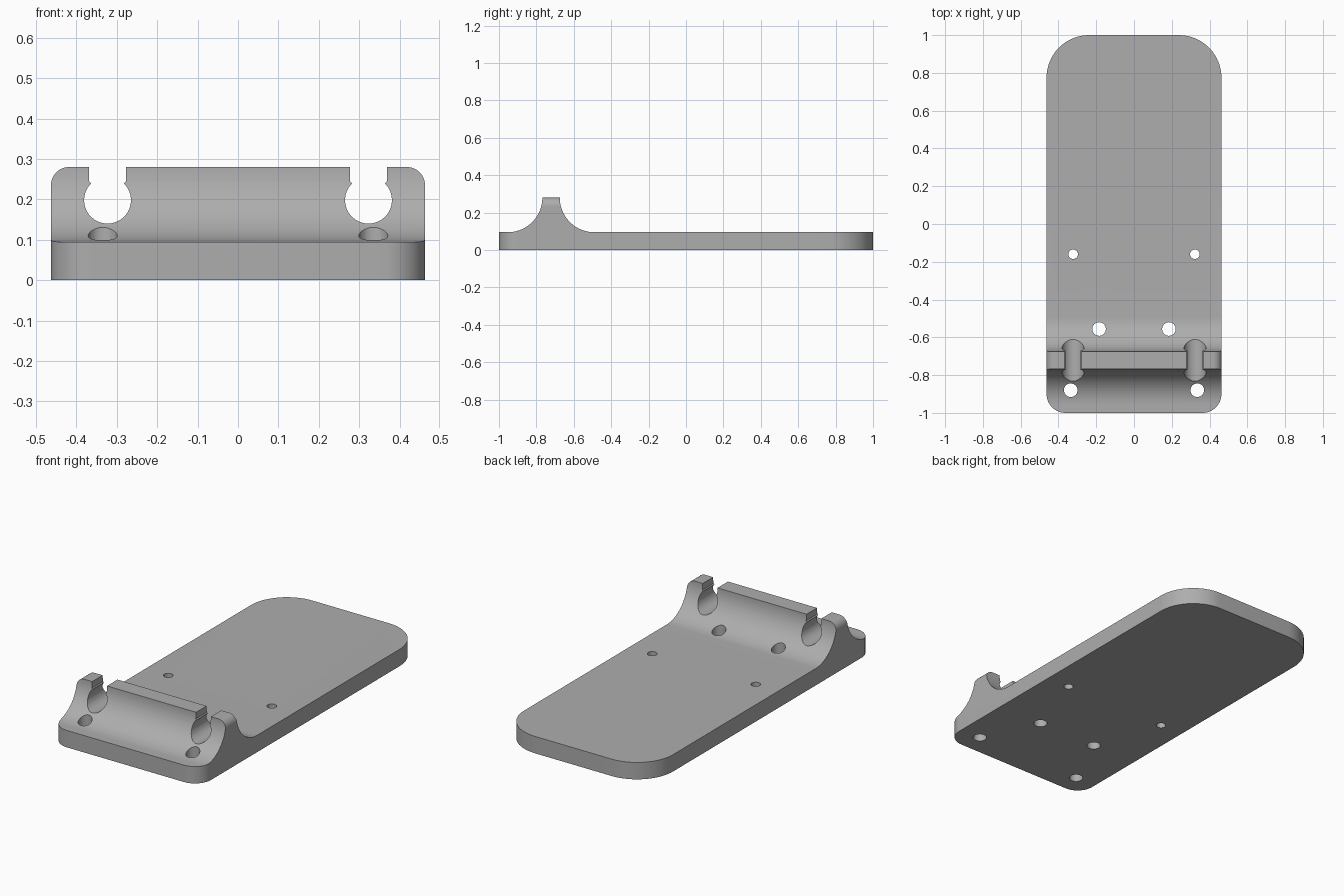
import bpy, bmesh
from math import sin, cos, radians
from mathutils import Vector

cube = bpy.data.objects.get("Cube")
if cube:
    bpy.data.objects.remove(cube)

HALF_W, PLATE_Z, RIDGE_Z = 0.463, 0.095, 0.28
RIDGE_FRONT, RIDGE_BACK, FILLET = -0.768, -0.675, 0.185

grey = bpy.data.materials.new("plain grey")
grey.use_nodes = True
colour = (0.42, 0.42, 0.42, 1)
grey.diffuse_color = colour
grey.node_tree.nodes["Principled BSDF"].inputs["Base Color"].default_value = colour


def arc(cx, cy, r, start, end, steps=16):
    angles = [radians(start + (end - start) * i / steps) for i in range(steps + 1)]
    return [(cx + r * cos(a), cy + r * sin(a)) for a in angles]


def prism(name, points, axis, low, high):
    """Extrude a 2D outline along one axis (the other two keep x, y, z order)."""
    def place(p, h):
        c = list(p)
        c.insert("xyz".index(axis), h)
        return Vector(c)
    bm = bmesh.new()
    face = bm.faces.new([bm.verts.new(place(p, low)) for p in points])
    new = bmesh.ops.extrude_face_region(bm, geom=[face])["geom"]
    moved = [v for v in new if isinstance(v, bmesh.types.BMVert)]
    bmesh.ops.translate(bm, verts=moved, vec=place((0, 0), high - low))
    bmesh.ops.recalc_face_normals(bm, faces=bm.faces)
    mesh = bpy.data.meshes.new(name)
    bm.to_mesh(mesh)
    bm.free()
    mesh.materials.append(grey)
    obj = bpy.data.objects.new(name, mesh)
    bpy.context.collection.objects.link(obj)
    return obj


def cut(target, cutter, operation="DIFFERENCE"):
    cutter.hide_render = True
    mod = target.modifiers.new("cut", "BOOLEAN")
    mod.operation, mod.solver, mod.object = operation, "EXACT", cutter
    bpy.context.view_layer.objects.active = target
    bpy.ops.object.modifier_apply(modifier=mod.name)
    bpy.data.objects.remove(cutter)


# Side profile: flat plate with a ridge that sweeps up in two concave fillets
centre_z = PLATE_Z + FILLET
profile = [(-1.1, 0), (-1.1, PLATE_Z)]
profile += arc(RIDGE_FRONT - FILLET, centre_z, FILLET, -90, 0, 24)
profile += arc(RIDGE_BACK + FILLET, centre_z, FILLET, 180, 270, 24)
profile += [(1.1, PLATE_Z), (1.1, 0)]
base = prism("base_with_ridge", profile, "x", -0.6, 0.6)

# Plan outline: small rounded front corners, large rounded back corners
front_r, back_r = 0.1, 0.225
fx, bx = HALF_W - front_r, HALF_W - back_r
outline = arc(fx, front_r - 1, front_r, -90, 0) + arc(bx, 1 - back_r, back_r, 0, 90)
outline += arc(-bx, 1 - back_r, back_r, 90, 180) + arc(-fx, front_r - 1, front_r, 180, 270)
cut(base, prism("outline_cutter", outline, "z", -0.1, 0.5), "INTERSECT")

for side in (-1, 1):
    # Rounded upper corner of the ridge
    r = 0.045
    corner = arc(HALF_W - r, RIDGE_Z - r, r, 0, 90, 12)
    corner += [(HALF_W - r, 0.4), (0.55, 0.4), (0.55, RIDGE_Z - r)]
    cut(base, prism("corner_cutter", [(side * x, z) for x, z in corner], "y", -0.95, -0.5))

    # Keyhole-shaped clip slot, open at the top
    keyhole = arc(0.323, 0.198, 0.058, 127, 413, 40) + [(0.369, 0.4), (0.277, 0.4)]
    keyhole[0] = (0.277, keyhole[0][1])
    keyhole[40] = (0.369, keyhole[40][1])
    cut(base, prism("slot_cutter", [(side * x, z) for x, z in keyhole], "y", -1.2, -0.3))

    # Vertical screw holes
    for x, y, radius in ((0.335, -0.88, 0.036), (0.185, -0.556, 0.036), (0.322, -0.16, 0.025)):
        ring = arc(side * x, y, radius, 0, 360, 32)[:-1]
        cut(base, prism("hole_cutter", ring, "z", -0.1, 0.5))

# Smooth curved walls, keep the edges crisp
bpy.ops.object.select_all(action="DESELECT")
base.select_set(True)
bpy.context.view_layer.objects.active = base
bpy.ops.object.shade_smooth_by_angle(angle=radians(25))
